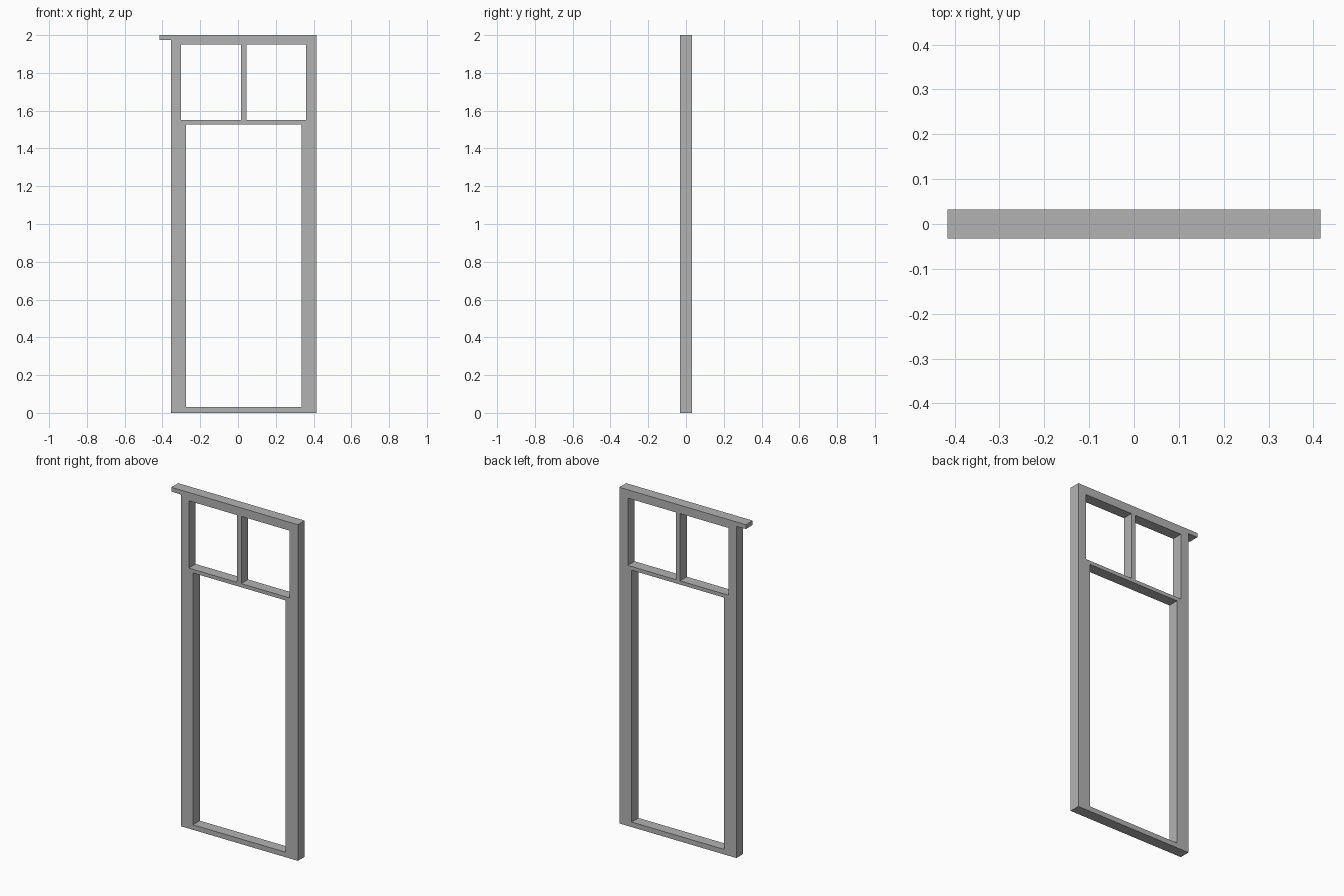
import bpy
import math
from mathutils import Matrix

cube = bpy.data.objects.get("Cube")
if cube:
    bpy.data.objects.remove(cube, do_unlink=True)

# Single grey for the whole frame
grey = bpy.data.materials.new("plain_grey")
grey.use_nodes = True
colour = (0.45, 0.45, 0.45, 1.0)
grey.diffuse_color = colour
grey.node_tree.nodes["Principled BSDF"].inputs["Base Color"].default_value = colour

HALF_DEPTH = 0.032
LEFT, RIGHT, TOP = -0.354, 0.416, 2.0


def rectangle(x0, x1, z0, z1):
    return [(x0, z0), (x1, z0), (x1, z1), (x0, z1)]


def add_loop(curve, points):
    spline = curve.splines.new('POLY')
    spline.points.add(len(points) - 1)
    for target, (x, z) in zip(spline.points, points):
        target.co = (x, z, 0, 1)
    spline.use_cyclic_u = True


profile = bpy.data.curves.new("frame_profile", 'CURVE')
profile.dimensions = '2D'
profile.fill_mode = 'BOTH'
profile.extrude = HALF_DEPTH

# Outer outline, with the head rail projecting past one stile
add_loop(profile, [(LEFT, 0), (RIGHT, 0), (RIGHT, TOP), (-0.416, TOP),
                   (-0.416, 1.974), (LEFT, 1.974)])

# Tall door opening
add_loop(profile, rectangle(-0.274, 0.335, 0.03, 1.528))

# Two transom lights either side of the mullion
for x0, x1 in ((-0.301, 0.017), (0.044, 0.361)):
    add_loop(profile, rectangle(x0, x1, 1.55, 1.95))

# Convert the profile to a mesh and stand it upright
helper = bpy.data.objects.new("frame_profile", profile)
bpy.context.collection.objects.link(helper)
bpy.context.view_layer.update()
evaluated = helper.evaluated_get(bpy.context.evaluated_depsgraph_get())
mesh = bpy.data.meshes.new_from_object(evaluated)
bpy.data.objects.remove(helper, do_unlink=True)

mesh.name = "door_frame"
mesh.transform(Matrix.Rotation(math.pi / 2, 4, 'X'))
mesh.materials.clear()
mesh.materials.append(grey)
mesh.shade_flat()
frame = bpy.data.objects.new("door_frame", mesh)
bpy.context.collection.objects.link(frame)

# Weld the caps to the sides
weld = frame.modifiers.new("weld", 'WELD')
weld.merge_threshold = 0.0005
